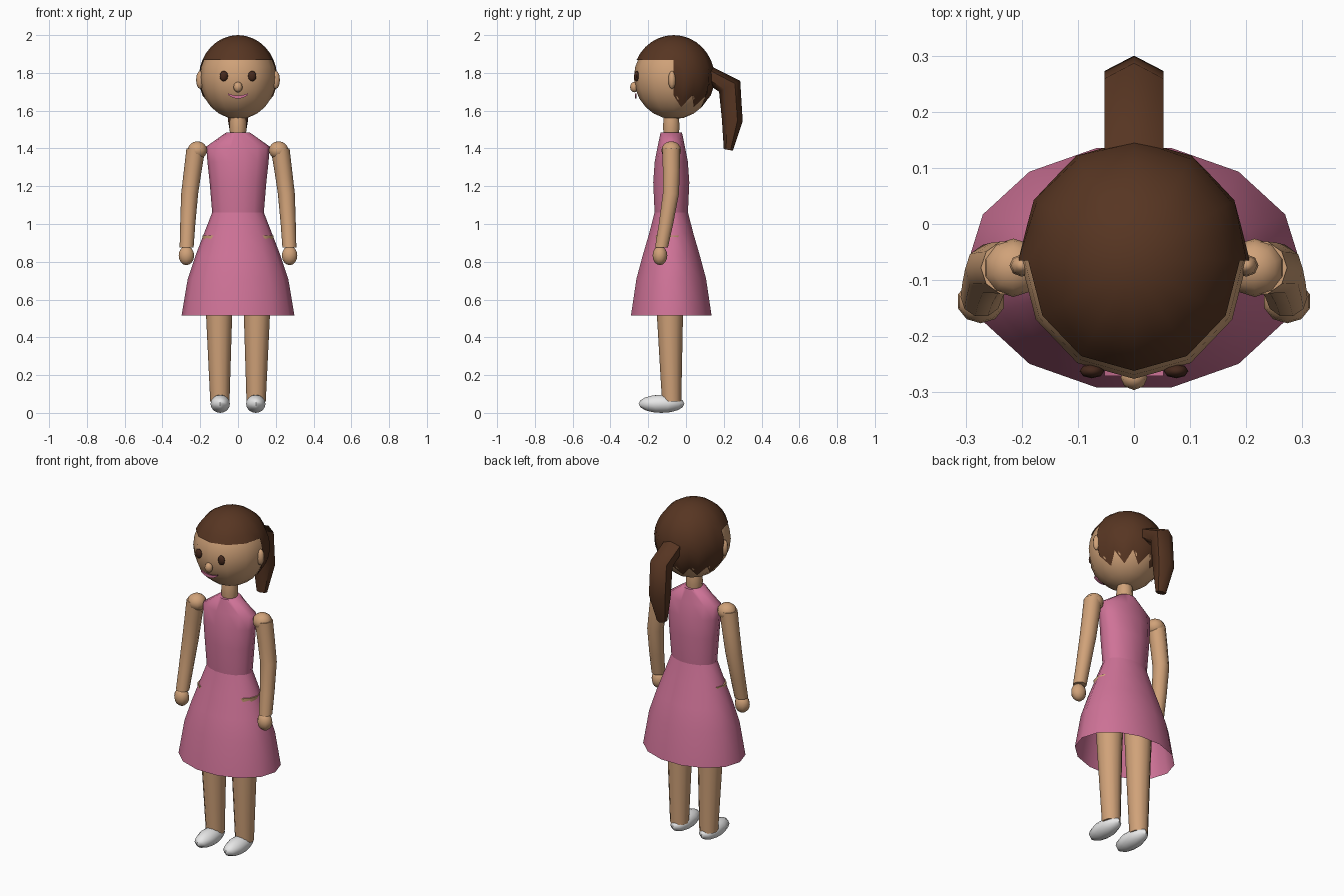
import bpy, bmesh, math
from mathutils import Vector, Matrix

if "Cube" in bpy.data.objects:
    bpy.data.objects.remove(bpy.data.objects["Cube"])


def material(name, r, g, b):
    m = bpy.data.materials.new(name)
    m.diffuse_color = (r, g, b, 1)
    m.use_nodes = True
    m.node_tree.nodes["Principled BSDF"].inputs["Base Color"].default_value = m.diffuse_color
    return m


SKIN = material("skin", 0.63, 0.36, 0.19)
PINK = material("dress pink", 0.62, 0.17, 0.31)
BROWN = material("hair brown", 0.095, 0.036, 0.016)
EYE = material("eye brown", 0.06, 0.022, 0.012)
WHITE = material("shoe white", 0.8, 0.8, 0.8)


def finish(name, bm, mat, recalc=True):
    if recalc:
        bmesh.ops.recalc_face_normals(bm, faces=bm.faces)
    for f in bm.faces:
        f.smooth = True
    me = bpy.data.meshes.new(name)
    bm.to_mesh(me)
    bm.free()
    me.set_sharp_from_angle(angle=math.radians(62))
    me.materials.append(mat)
    ob = bpy.data.objects.new(name, me)
    bpy.context.collection.objects.link(ob)
    return ob


def skin_rings(name, rings, mat, caps=True):
    """Join closed rings of points into a tube."""
    bm = bmesh.new()
    rows = [[bm.verts.new(p) for p in ring] for ring in rings]
    n = len(rows[0])
    for a, b in zip(rows, rows[1:]):
        for i in range(n):
            j = (i + 1) % n
            bm.faces.new((a[i], b[i], b[j], a[j]))
    if caps:
        bm.faces.new(rows[0])
        bm.faces.new(rows[-1])
    return finish(name, bm, mat, caps)


def loft(name, sections, sides, mat, caps=True):
    """Horizontal ellipses (x, y, z, rx, ry), listed top to bottom."""
    rings = []
    for x, y, z, rx, ry in sections:
        angs = [2 * math.pi * i / sides for i in range(sides)]
        rings.append([(x + rx * math.cos(a), y + ry * math.sin(a), z) for a in angs])
    return skin_rings(name, rings, mat, caps)


def ellipsoid(name, centre, radii, mat, seg=12, rings=10):
    bm = bmesh.new()
    m = Matrix.Translation(centre) @ Matrix.Diagonal((*radii, 1))
    bmesh.ops.create_uvsphere(bm, u_segments=seg, v_segments=rings, radius=1, matrix=m)
    return finish(name, bm, mat)


CY = -0.078          # body axis
HEAD = (0, -0.065, 1.775)

# Head, nose and neck
ellipsoid("head", HEAD, (0.202, 0.211, 0.22), SKIN, 12, 12)
ellipsoid("nose", (0, -0.274, 1.725), (0.024, 0.022, 0.028), SKIN, 8, 6)
loft("neck", [(0, CY, 1.58, 0.04, 0.04), (0, CY, 1.545, 0.044, 0.044),
              (0, CY, 1.51, 0.046, 0.046), (0, CY, 1.46, 0.04, 0.04)], 10, SKIN)

# Hair: cap above the hairline, jagged curtain behind the ears
bm = bmesh.new()


def hair_point(col, theta):
    t, a = math.radians(theta), math.radians(15 * col)
    k = math.sin(t) * (math.cos(math.radians(15)) if col % 2 else 1)
    return bm.verts.new((HEAD[0] + 0.207 * k * math.cos(a),
                         HEAD[1] + 0.216 * k * math.sin(a),
                         HEAD[2] + 0.225 * math.cos(t)))


crown = bm.verts.new((0, HEAD[1], 2.0))
cap = [[hair_point(c, t) for c in range(24)] for t in (11, 22, 33, 44, 55, 65.6)]
for c in range(24):
    d = (c + 1) % 24
    bm.faces.new((crown, cap[0][c], cap[0][d]))
    for a, b in zip(cap, cap[1:]):
        bm.faces.new((a[c], b[c], b[d], a[d]))
rows = [cap[-1][:13]]
for step in range(1, 6):
    row = []
    for c in range(13):
        end = 134 if c % 2 else 115
        row.append(hair_point(c, 65.6 + (end - 65.6) * step / 5))
    rows.append(row)
for a, b in zip(rows, rows[1:]):
    for c in range(12):
        bm.faces.new((a[c], b[c], b[c + 1], a[c + 1]))
finish("hair", bm, BROWN, False)

# Ponytail: hexagonal sections between inner and outer (y, z) points
tail = [((0.11, 1.745), (0.12, 1.842), 0.053), ((0.175, 1.70), (0.287, 1.758), 0.053),
        ((0.19, 1.555), (0.3, 1.545), 0.053), ((0.2, 1.397), (0.248, 1.388), 0.026)]
rings = []
for (y0, z0), (y1, z1), w in tail:
    mid = Vector((0, (y0 + y1) / 2, (z0 + z1) / 2))
    half = Vector((0, (y1 - y0) / 2, (z1 - z0) / 2))
    ring = []
    for i in range(6):
        a = math.radians(60 * i)
        ring.append(mid + half * math.cos(a) + Vector((w / 0.866 * math.sin(a), 0, 0)))
    rings.append(ring)
skin_rings("ponytail", rings, BROWN)

# Mouth: thin curved strip
rings = []
for i in range(9):
    t = i / 4 - 1
    x, z = 0.053 * t, 1.672 + 0.016 * t * t
    h = 0.008 - 0.004 * t * t
    rings.append([(x, -0.271, z - h), (x, -0.271, z + h), (x, -0.262, z + h), (x, -0.262, z - h)])
skin_rings("mouth", rings, PINK)
# backing that joins the mouth to the face is the head itself

# Dress
loft("bodice", [(0, CY, 1.485, 0.062, 0.058), (0, CY, 1.41, 0.168, 0.074),
                (0, CY, 1.33, 0.162, 0.09), (0, CY, 1.22, 0.15, 0.098),
                (0, CY, 1.05, 0.136, 0.09)], 14, PINK)
loft("skirt", [(0, CY, 1.06, 0.137, 0.091), (0, CY, 0.95, 0.18, 0.12),
               (0, CY, 0.83, 0.226, 0.156), (0, CY, 0.71, 0.266, 0.189),
               (0, CY, 0.515, 0.299, 0.219)], 14, PINK, caps=False)

# Paired parts
for s, side in ((-1, "left"), (1, "right")):
    ellipsoid(side + "_eye", (s * 0.075, -0.262, 1.783), (0.022, 0.013, 0.028), EYE, 8, 6)
    ellipsoid(side + "_ear", (s * 0.2, -0.074, 1.763), (0.022, 0.02, 0.048), SKIN, 8, 6)
    ellipsoid(side + "_shoulder", (s * 0.215, CY, 1.39), (0.054, 0.052, 0.048), SKIN, 10, 8)
    loft(side + "_arm", [(s * 0.223, CY, 1.4, 0.05, 0.049), (s * 0.24, CY, 1.28, 0.047, 0.047),
                         (s * 0.256, -0.08, 1.16, 0.045, 0.045),
                         (s * 0.266, -0.106, 1.0, 0.04, 0.04),
                         (s * 0.272, -0.13, 0.875, 0.037, 0.036)], 10, SKIN)
    ellipsoid(side + "_hand", (s * 0.273, -0.138, 0.833), (0.043, 0.039, 0.051), SKIN, 10, 8)
    loft(side + "_leg", [(s * 0.101, -0.085, 0.94, 0.087, 0.085),
                         (s * 0.1, -0.085, 0.515, 0.069, 0.069),
                         (s * 0.096, -0.076, 0.06, 0.051, 0.051)], 12, SKIN)
    ellipsoid(side + "_shoe", (s * 0.094, -0.13, 0.048), (0.054, 0.121, 0.048), WHITE, 10, 8)
